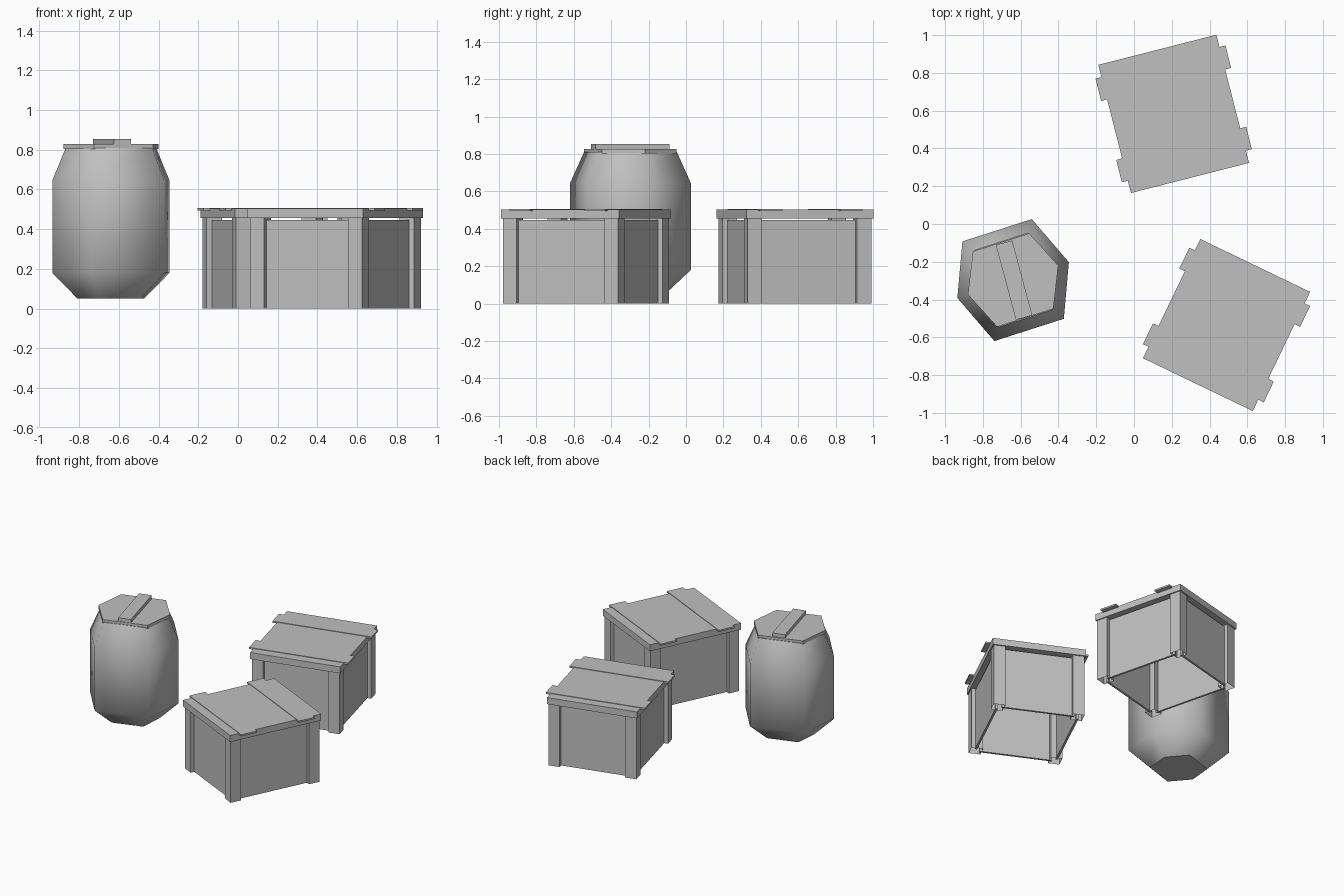
import bpy, bmesh
from math import radians
from mathutils import Matrix, Vector

cube = bpy.data.objects.get("Cube")
if cube:
    bpy.data.objects.remove(cube, do_unlink=True)

GREY = (0.53, 0.53, 0.53, 1)
grey = bpy.data.materials.new("plain_grey")
grey.use_nodes = True
grey.diffuse_color = GREY
grey.node_tree.nodes["Principled BSDF"].inputs["Base Color"].default_value = GREY


def finish(bm, name, place):
    bmesh.ops.recalc_face_normals(bm, faces=bm.faces)
    mesh = bpy.data.meshes.new(name)
    bm.to_mesh(mesh)
    bm.free()
    mesh.materials.append(grey)
    obj = bpy.data.objects.new(name, mesh)
    obj.matrix_world = place
    bpy.context.collection.objects.link(obj)
    return obj


def box(name, place, centre, size, open_bottom=False):
    bm = bmesh.new()
    bmesh.ops.create_cube(bm, size=1, matrix=Matrix.Translation(centre) @ Matrix.Diagonal((*size, 1)))
    if open_bottom:
        bm.normal_update()
        low = [f for f in bm.faces if f.normal.z < -0.9]
        bmesh.ops.delete(bm, geom=low, context='FACES_ONLY')
    return finish(bm, name, place)


def loft(name, place, outline, rings, smooth=False):
    """Stack scaled copies of an outline and cap both ends."""
    bm = bmesh.new()
    loops = [[bm.verts.new((x * s, y * s, z)) for x, y in outline] for z, s in rings]
    n = len(outline)
    for a, b in zip(loops, loops[1:]):
        for i in range(n):
            j = (i + 1) % n
            bm.faces.new((a[i], a[j], b[j], b[i])).smooth = smooth
    for loop in (loops[0], loops[-1]):
        cap = bm.faces.new(loop)
        for e in cap.edges:
            e.smooth = False
    return finish(bm, name, place)


def placed(x, y, turn):
    return Matrix.Translation((x, y, 0)) @ Matrix.Rotation(radians(turn), 4, 'Z')


def crate(tag, x, y, turn):
    place = placed(x, y, turn)
    # Lid slab with two thin battens overhanging its sides
    box(tag + "_lid", place, (0, 0, 0.479), (0.645, 0.70, 0.048))
    for side, word in ((-1, "front"), (1, "back")):
        box(f"{tag}_{word}_batten", place, (0, side * 0.222, 0.501), (0.71, 0.122, 0.012))
        # Recessed panels, just short of the lid; open underneath
        box(f"{tag}_{word}_panel", place, (0, side * 0.306, 0.2235), (0.50, 0.015, 0.447))
        hand = "right" if side < 0 else "left"
        box(f"{tag}_{hand}_panel", place, (side * 0.279, 0, 0.2235), (0.015, 0.56, 0.447))
        # Hollow corner posts
        for sx, hand in ((-1, "right"), (1, "left")):
            box(f"{tag}_{word}_{hand}_post", place, (sx * 0.274, side * 0.301, 0.2285),
                (0.08, 0.08, 0.457), open_bottom=True)


crate("front_crate", 0.49, -0.535, -25.7)
crate("back_crate", 0.21, 0.583, 14.3)

# Six-sided barrel with a rounded look
hexagon = [(0.31, 0), (0.193, 0.277), (-0.193, 0.277),
           (-0.31, 0), (-0.193, -0.277), (0.193, -0.277)]
spot = placed(-0.64, -0.297, 17.8)
loft("barrel_body", spot, hexagon,
     [(0.05, 0.57), (0.18, 1), (0.645, 1), (0.81, 0.77)], smooth=True)

# Barrel lid and the plank across it
lid_outline = [(x * 1.04, y * 0.97) for x, y in hexagon]
loft("barrel_lid", spot, lid_outline, [(0.803, 0.78), (0.828, 0.78)])
box("barrel_lid_plank", placed(-0.635, -0.297, 15), (0, 0, 0.84), (0.09, 0.41, 0.028))
